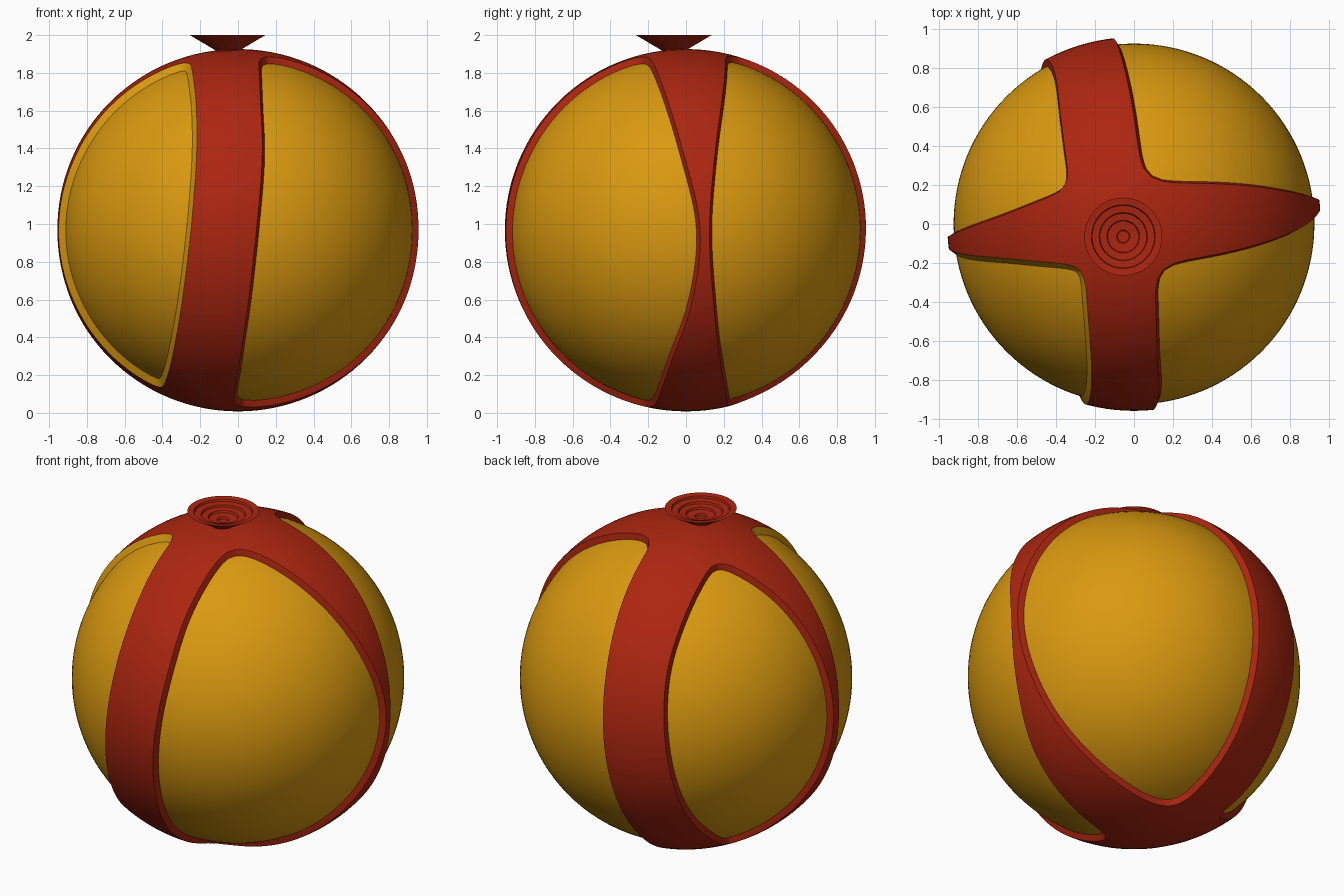
import bpy, bmesh, math
from mathutils import Vector

if "Cube" in bpy.data.objects:
    bpy.data.objects.remove(bpy.data.objects["Cube"], do_unlink=True)

CENTRE = Vector((0, 0, 0.967))
OUTER, INNER = 0.959, 0.926
HEIGHTS = (0.7, 0.4, 0, -0.4, -0.7)


def material(name, colour):
    mat = bpy.data.materials.new(name)
    mat.use_nodes = True
    mat.diffuse_color = colour
    mat.node_tree.nodes["Principled BSDF"].inputs["Base Color"].default_value = colour
    return mat


red = material("strap red", (0.41, 0.019, 0.005, 1))
yellow = material("ball yellow", (0.70, 0.32, 0.005, 1))


def make_object(name, bm, mat, location):
    bmesh.ops.recalc_face_normals(bm, faces=bm.faces)
    mesh = bpy.data.meshes.new(name)
    bm.to_mesh(mesh)
    bm.free()
    mesh.materials.append(mat)
    obj = bpy.data.objects.new(name, mesh)
    obj.location = location
    bpy.context.collection.objects.link(obj)
    return obj


def activate(obj):
    bpy.ops.object.select_all(action="DESELECT")
    obj.select_set(True)
    bpy.context.view_layer.objects.active = obj


def smooth(obj, degrees):
    activate(obj)
    bpy.ops.object.shade_smooth_by_angle(angle=math.radians(degrees))


def ball(name, radius, mat):
    bm = bmesh.new()
    bmesh.ops.create_uvsphere(bm, u_segments=128, v_segments=64, radius=radius)
    return make_object(name, bm, mat, CENTRE)


def on_sphere(a, b, axis, side):
    """Unit vector from one known sideways offset and a height."""
    a, b = a / OUTER, b / OUTER
    c = side * math.sqrt(max(0, 1 - a * a - b * b))
    return Vector((a, c, b)) if axis == "x" else Vector((c, a, b))


def pole_point(xy, sign):
    x, y = xy[0] / OUTER, xy[1] / OUTER
    return Vector((x, y, sign * math.sqrt(1 - x * x - y * y)))


def spline(points, steps=8):
    """Curve through the points, without the last one."""
    pts = [2 * points[0] - points[1]] + points + [2 * points[-1] - points[-2]]
    out = []
    for p0, p1, p2, p3 in zip(pts, pts[1:], pts[2:], pts[3:]):
        for i in range(steps):
            t = i / steps
            out.append((p1 + 0.5 * t * (p2 - p0 + t * (2 * p0 - 5 * p1 + 4 * p2 - p3
                        + t * (3 * p1 - p0 - 3 * p2 + p3)))).normalized())
    return out


def opening_outline(top, bottom, xs, ys, side_x, side_y):
    """Closed rounded outline of one window between the straps."""
    first, last = pole_point(top, 1), pole_point(bottom, -1)
    down = [first] + [on_sphere(x, z, "x", side_y) for x, z in zip(xs, HEIGHTS)] + [last]
    up = [first] + [on_sphere(y, z, "y", side_x) for y, z in zip(ys, HEIGHTS)] + [last]
    loop = spline(down) + spline(up[::-1])
    n = len(loop)
    for _ in range(4):
        loop = [(loop[i - 1] + 2 * loop[i] + loop[(i + 1) % n]).normalized() for i in range(n)]
    return loop


def cutter(loop, inset_inner, inset_outer, mat):
    """Flaring plug whose wall makes the sloping strap edge."""
    n = len(loop)
    middle = sum(loop, Vector()).normalized()
    bm = bmesh.new()

    def ring(radius):
        k = (radius - INNER) / (OUTER - INNER)
        inset = inset_inner + k * (inset_outer - inset_inner)
        verts = []
        for i, p in enumerate(loop):
            inward = p.cross(loop[(i + 1) % n] - loop[i - 1]).normalized()
            if inward.dot(middle - p) < 0:
                inward.negate()
            verts.append(bm.verts.new((p + inward * inset).normalized() * radius))
        return verts

    low, high = ring(0.915), ring(0.99)
    floor, cap = bm.verts.new(middle * 0.3), bm.verts.new(middle * 6)
    for i in range(n):
        j = (i + 1) % n
        bm.faces.new((low[i], low[j], high[j], high[i]))
        bm.faces.new((floor, low[j], low[i]))
        bm.faces.new((cap, high[i], high[j]))
    return make_object("window_cutter", bm, mat, CENTRE)


# Inner ball
smooth(ball("inner_ball", INNER, yellow), 40)

# Straps: an outer ball with four windows cut through it
straps = ball("crossed_straps", OUTER, red)
windows = [
    # top corner, bottom corner, x along the wide strap, y along the narrow strap, sides
    ((0.12, -0.22), (-0.02, -0.20), (0.135, 0.147, 0.115, 0.07, 0.025),
     (-0.12, -0.03, 0.06, 0.01, -0.10), 1, -1),
    ((0.06, 0.22), (-0.08, 0.23), (0, -0.05, -0.09, -0.12, -0.13),
     (0.21, 0.17, 0.14, 0.165, 0.20), 1, 1),
    ((-0.34, 0.19), (-0.44, 0.22), (-0.39, -0.42, -0.47, -0.50, -0.50),
     (0.07, -0.01, -0.05, -0.02, 0.10), -1, 1),
    ((-0.25, -0.21), (-0.40, -0.22), (-0.225, -0.22, -0.25, -0.30, -0.355),
     (-0.18, -0.16, -0.13, -0.15, -0.18), -1, -1),
]
for window in windows:
    padded = window[4] < 0 and window[5] < 0   # this window has a yellow sloping rim
    insets = (0.035, 0) if padded else (0, -0.018)
    tool = cutter(opening_outline(*window), *insets, yellow if padded else red)
    tool.hide_render = True
    activate(straps)
    mod = straps.modifiers.new("window", "BOOLEAN")
    mod.operation = "DIFFERENCE"
    mod.solver = "EXACT"
    mod.material_mode = "TRANSFER"
    mod.object = tool
    bpy.ops.object.modifier_apply(modifier=mod.name)
    bpy.data.objects.remove(tool, do_unlink=True)
smooth(straps, 25)

# Flared cap on top, with a stepped dish inside
profile = [(0.06, 1.90), (0.065, 1.92), (0.20, 2.0)]
for i, r in enumerate((0.16, 0.12, 0.08, 0.03)):
    z = 2.0 - 0.016 * i
    profile += [(r + 0.004, z - 0.004), (r, z - 0.016)]
profile.append((0, profile[-1][1]))
bm = bmesh.new()
verts = [bm.verts.new((r, 0, z)) for r, z in profile]
edges = [bm.edges.new(pair) for pair in zip(verts, verts[1:])]
bmesh.ops.spin(bm, geom=verts + edges, axis=(0, 0, 1), cent=(0, 0, 0),
               angle=math.tau, steps=48, use_duplicate=False)
bmesh.ops.remove_doubles(bm, verts=bm.verts, dist=0.0005)
smooth(make_object("flared_cap", bm, red, (-0.055, -0.065, 0)), 25)
